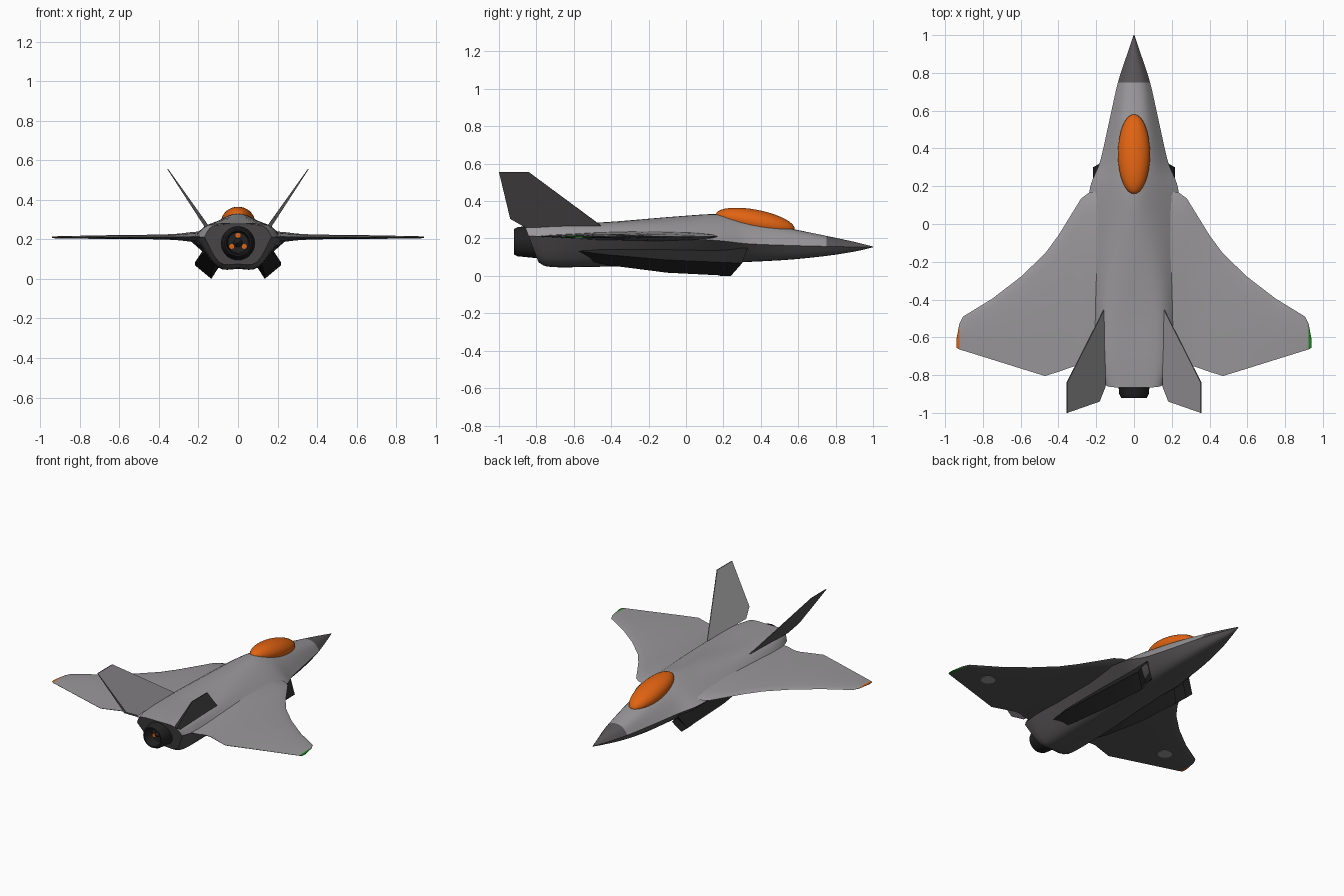
import bpy, bmesh, math
from mathutils import Vector

if "Cube" in bpy.data.objects:
    bpy.data.objects.remove(bpy.data.objects["Cube"])


def mat(name, r, g, b):
    m = bpy.data.materials.new(name)
    m.diffuse_color = (r, g, b, 1)
    m.use_nodes = True
    m.node_tree.nodes["Principled BSDF"].inputs["Base Color"].default_value = m.diffuse_color
    return m


LIGHT = mat("light_grey", 0.32, 0.31, 0.32)
DARK = mat("dark_grey", 0.10, 0.094, 0.098)
BLACK = mat("near_black", 0.016, 0.016, 0.016)
ORANGE = mat("orange", 0.75, 0.125, 0.006)
GREEN = mat("green", 0.01, 0.24, 0.012)


def finish(name, bm, mats, rule=None, angle=30):
    """Turn a bmesh into a named object, colouring faces by a rule."""
    bmesh.ops.recalc_face_normals(bm, faces=bm.faces)
    bm.normal_update()
    if rule:
        for f in bm.faces:
            f.material_index = rule(f)
    me = bpy.data.meshes.new(name)
    bm.to_mesh(me)
    bm.free()
    ob = bpy.data.objects.new(name, me)
    bpy.context.collection.objects.link(ob)
    for m in mats:
        me.materials.append(m)
    bpy.ops.object.select_all(action='DESELECT')
    ob.select_set(True)
    bpy.context.view_layer.objects.active = ob
    bpy.ops.object.shade_smooth_by_angle(angle=math.radians(angle))
    return ob


def spline(pts, n):
    """Catmull-Rom through tuples of any length."""
    out = []
    for i in range(len(pts) - 1):
        p0, p1, p2 = pts[max(i - 1, 0)], pts[i], pts[i + 1]
        p3 = pts[min(i + 2, len(pts) - 1)]
        for k in range(n):
            t = k / n
            out.append(tuple(0.5 * (2 * b + (c - a) * t + (2 * a - 5 * b + 4 * c - d) * t * t
                                    + (3 * b - a - 3 * c + d) * t ** 3)
                             for a, b, c, d in zip(p0, p1, p2, p3)))
    out.append(tuple(pts[-1]))
    return out


def loft(rings):
    """Skin closed rings; returns bmesh and a face -> ring position map."""
    bm = bmesh.new()
    vs = [[bm.verts.new(p) for p in r] for r in rings]
    n, where = len(vs[0]), {}
    for i in range(len(vs) - 1):
        for j in range(n):
            k = (j + 1) % n
            where[bm.faces.new((vs[i][j], vs[i][k], vs[i + 1][k], vs[i + 1][j]))] = (i, j)
    for r in (vs[0], vs[-1]):
        where[bm.faces.new(r)] = (-1, n // 2)
    return bm, where


# Fuselage: y, rake, top z, shoulder x z, chine x z, lower x z, bottom z
sections = [
    (1.0, 0, .157, .001, .156, .002, .155, .001, .154, .153),
    (.9, 0, .182, .018, .176, .036, .155, .02, .136, .130),
    (.75, 0, .214, .05, .200, .085, .158, .05, .115, .107),
    (.55, 0, .255, .07, .238, .130, .163, .075, .096, .087),
    (.33, 0, .300, .09, .270, .180, .172, .09, .085, .076),
    (.18, 0, .330, .10, .290, .235, .188, .10, .080, .070),
    (-.05, 0, .318, .115, .288, .240, .202, .105, .075, .062),
    (-.45, 0, .286, .145, .277, .225, .210, .11, .066, .052),
    (-.72, 0, .280, .150, .273, .205, .212, .105, .062, .053),
    (-.865, .38, .274, .125, .268, .170, .212, .095, .085, .075),
]
SUB = 4
rings = []
for y, rake, top, sx, sz, cx, cz, lx, lz, bot in spline(sections, 5):
    upper = spline([(-sx, sz), (0, top), (sx, sz), (cx, cz)], SUB)[SUB:]
    lower = spline([(cx, cz), (lx, lz), (0, bot), (-lx, lz)], SUB)[:2 * SUB + 1]
    half = upper + lower[1:]
    full = half + [(-x, z) for x, z in half[-2:0:-1]]
    rings.append([(x, y + rake * (top - z), z) for x, z in full])
bm, where = loft(rings)
N = len(rings[0])


def hull_colour(f):
    j = where[f][1]
    is_top = j < 2 * SUB or j >= N - 2 * SUB
    return 0 if is_top and f.calc_center_median().y < .74 else 1


finish("fuselage", bm, [LIGHT, DARK], hull_colour)

# Canopy
bm = bmesh.new()
bmesh.ops.create_uvsphere(bm, u_segments=32, v_segments=20, radius=1)
canopy = finish("canopy", bm, [ORANGE])
canopy.scale = (.085, .215, .066)
canopy.rotation_euler = (-.19, 0, 0)
canopy.location = (0, .37, .288)

# Wings: x, leading y, trailing y, middle z, half thickness
stations = [
    (.12, .19, -.79, .212, .034), (.24, .165, -.77, .212, .024), (.28, .135, -.755, .212, .019),
    (.32, .07, -.755, .212, .015), (.40, -.06, -.782, .212, .012), (.47, -.155, -.805, .212, .011),
    (.60, -.28, -.765, .212, .010), (.75, -.395, -.718, .211, .008), (.905, -.49, -.670, .210, .006),
    (.925, -.53, -.664, .210, .005), (.94, -.61, -.655, .210, .003),
]
foil = [(0, 0), (.03, .4), (.12, .75), (.35, 1), (.7, .7), (1, .08)]
for side, s, tip in (("right", 1, GREEN), ("left", -1, ORANGE)):
    rings = []
    for x, le, te, z, h in stations:
        up = [(s * x, le + (te - le) * c, z + h * t) for c, t in foil]
        low = [(s * x, le + (te - le) * c, z - h * t) for c, t in foil[:0:-1]]
        rings.append(up + low)
    bm, _ = loft(rings)
    finish(side + "_wing", bm, [LIGHT, DARK, tip],
           lambda f: 2 if abs(f.calc_center_median().x) > .92 else int(f.normal.z < .02))

    # Pale oval patch under each wing
    bm = bmesh.new()
    bmesh.ops.create_cone(bm, cap_ends=True, segments=20, radius1=.045, radius2=.045, depth=.004)
    patch = finish(side + "_wing_patch", bm, [LIGHT])
    patch.location = (s * .71, -.55, .2025)

    # Canted tail fin, dark outside and light inside
    out = Vector((.816, 0, -.578))
    fin = [(-.45, .265), (-.84, .555), (-1.0, .555), (-.94, .31), (-.86, .265)]
    rings = []
    for d in (1, -1):
        ring = []
        for y, z in fin:
            edge = .25 if y > -.5 else 1
            h = (.010 - .007 * (z - .265) / .29) * edge
            p = Vector((.158 + (z - .265) * .68, y, z)) + out * h * d
            if z > .5:
                p.z = .555
            ring.append((s * p.x, p.y, p.z))
        rings.append(ring)
    bm, _ = loft(rings)
    finish(side + "_tail_fin", bm, [LIGHT, DARK], lambda f: int(f.normal.x * s > -.3))

    # Slanted intake duct under the fuselage: bottom, outer, top, inner corners
    rings = [[(s * x, y, z) for x, y, z in r] for r in (
        [(.135, .24, 0), (.217, .30, .068), (.165, .33, .150), (.09, .28, .070)],
        [(.135, -.10, .017), (.217, -.10, .085), (.170, -.10, .155), (.08, -.10, .08)],
        [(.125, -.42, .058), (.195, -.44, .115), (.165, -.45, .160), (.07, -.42, .10)],
        [(.110, -.56, .085), (.165, -.59, .135), (.140, -.60, .165), (.07, -.58, .12)])]
    bm, where = loft(rings)
    mouth = [f for f in bm.faces if f.calc_center_median().y > .25]
    bmesh.ops.inset_region(bm, faces=mouth, thickness=.008, depth=0)
    for v in mouth[0].verts:
        v.co.y -= .06
    finish(side + "_intake", bm, [BLACK])

# Exhaust nozzle, turned around the y axis
NZ = .183
profile = [(.090, -.76), (.088, -.80), (.078, -.90), (.068, -.92), (.060, -.92), (.052, -.85),
           (.022, -.85), (.004, -.885)]
bm, _ = loft([[(r * math.cos(a), y, NZ + r * math.sin(a))
               for a in (2 * math.pi * k / 28 for k in range(28))] for r, y in profile])
finish("exhaust_nozzle", bm, [BLACK])

# Orange glowing vents inside the nozzle
for i in range(3):
    a = math.radians(90 + 120 * i)
    bm = bmesh.new()
    bmesh.ops.create_cone(bm, cap_ends=True, segments=12, radius1=.013, radius2=.013, depth=.008)
    vent = finish("nozzle_vent_%d" % (i + 1), bm, [ORANGE])
    vent.rotation_euler = (math.pi / 2, 0, 0)
    vent.location = (.037 * math.cos(a), -.853, NZ + .037 * math.sin(a))
